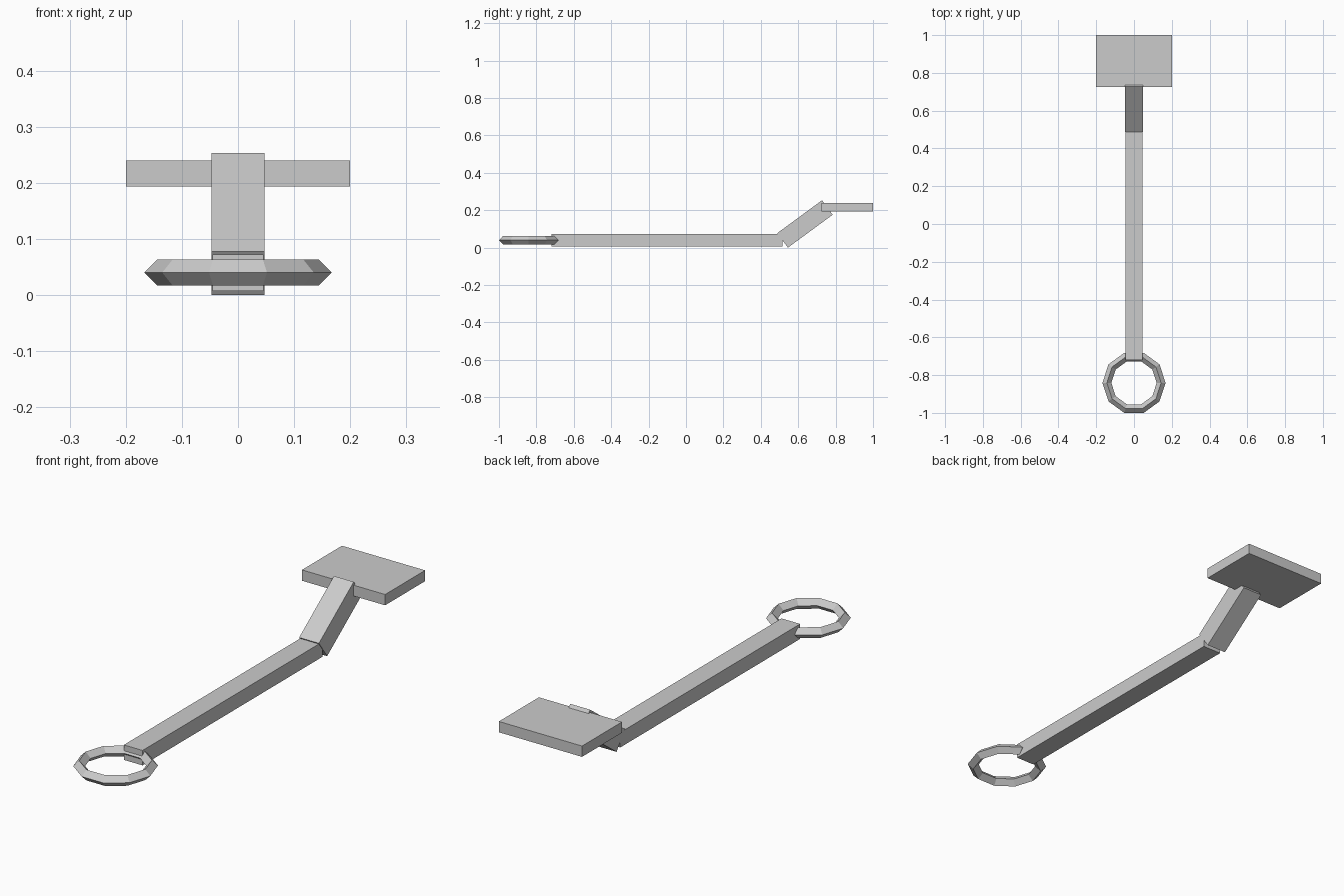
import bpy, bmesh, math
from mathutils import Matrix, Vector

if "Cube" in bpy.data.objects:
    bpy.data.objects.remove(bpy.data.objects["Cube"])

grey = bpy.data.materials.new("plain_grey")
grey.diffuse_color = (0.6, 0.6, 0.6, 1)
grey.use_nodes = True
grey.node_tree.nodes["Principled BSDF"].inputs["Base Color"].default_value = grey.diffuse_color


def finish(name, bm):
    bmesh.ops.recalc_face_normals(bm, faces=bm.faces)
    mesh = bpy.data.meshes.new(name)
    bm.to_mesh(mesh)
    bm.free()
    mesh.materials.append(grey)
    obj = bpy.data.objects.new(name, mesh)
    bpy.context.collection.objects.link(obj)
    return obj


def box(name, center, size, tilt=0.0):
    bm = bmesh.new()
    bmesh.ops.create_cube(bm, size=1)
    place = (Matrix.Translation(center) @ Matrix.Rotation(tilt, 4, 'X')
             @ Matrix.Diagonal((*size, 1)))
    bm.transform(place)
    return finish(name, bm)


def ring(name, center, major, minor, sides, section):
    bm = bmesh.new()
    loops = []
    for i in range(sides):
        a = math.tau * i / sides
        loop = []
        for j in range(section):
            b = math.tau * j / section
            r = major + minor * math.cos(b)
            loop.append(bm.verts.new(Vector(center) + Vector(
                (r * math.cos(a), r * math.sin(a), minor * math.sin(b)))))
        loops.append(loop)
    for i in range(sides):
        p, q = loops[i], loops[(i + 1) % sides]
        for j in range(section):
            k = (j + 1) % section
            bm.faces.new((p[j], q[j], q[k], p[k]))
    return finish(name, bm)


# Ten-sided hanging ring with a diamond section
ring("hanging_ring", (0, -0.841, 0.04), 0.1435, 0.0235, 10, 4)

# Long straight handle
box("handle", (0, -0.102, 0.04), (0.09, 1.236, 0.065))

# Sloping neck, placed from its lower front corner
tilt = math.radians(36.3)
length, thick = 0.297, 0.096
along = Vector((0, math.cos(tilt), math.sin(tilt)))
down = Vector((0, math.sin(tilt), -math.cos(tilt)))
corner = Vector((0, 0.488, 0.0775))
box("sloping_neck", corner + along * length / 2 + down * thick / 2,
    (0.095, length, thick), tilt)

# Flat blade
box("blade", (0, 0.8625, 0.2165), (0.4, 0.275, 0.047))
